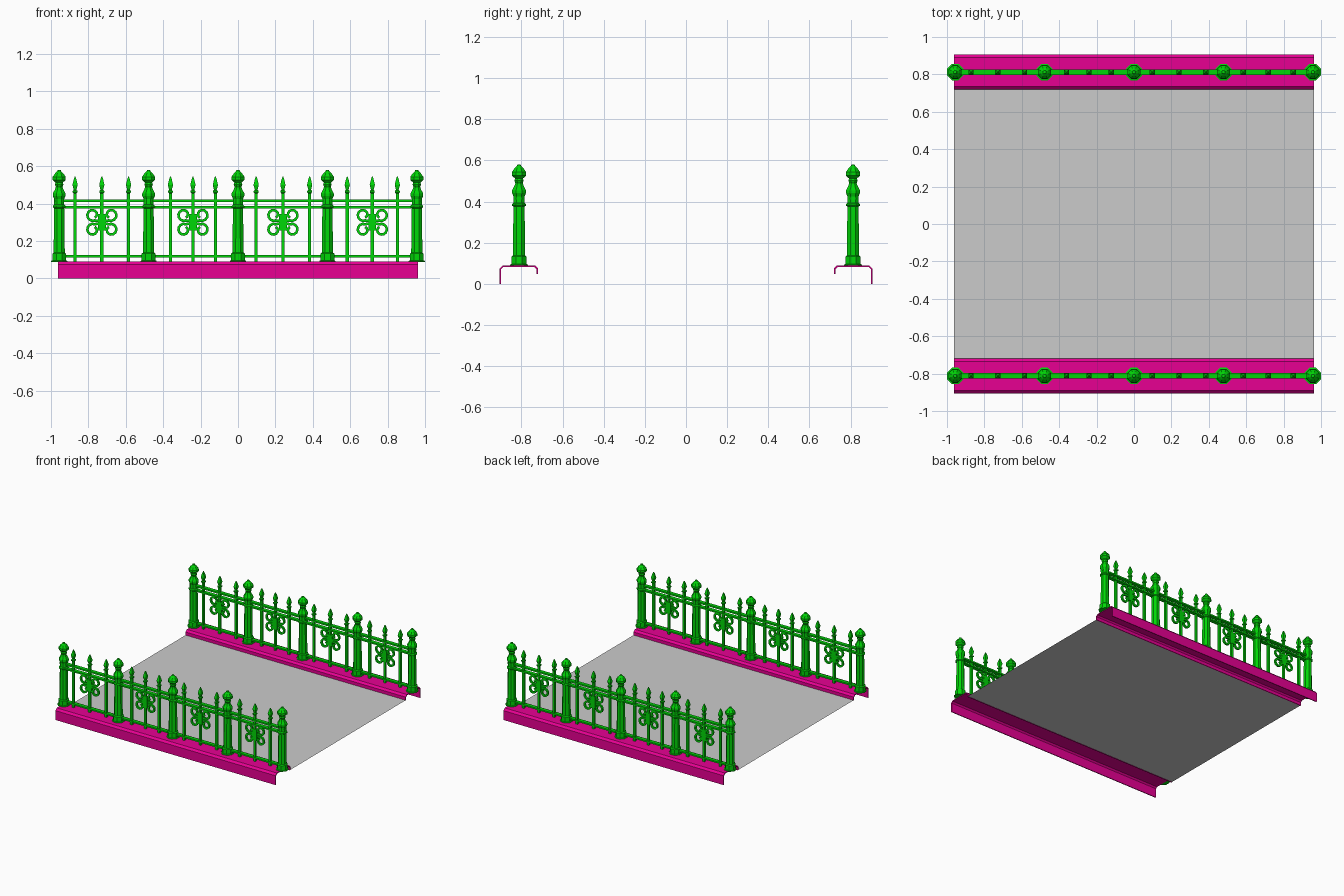
import bpy, bmesh, math

cube = bpy.data.objects.get("Cube")
if cube:
    bpy.data.objects.remove(cube, do_unlink=True)


def material(name, rgb):
    m = bpy.data.materials.new(name)
    m.use_nodes = True
    m.diffuse_color = (*rgb, 1)
    m.node_tree.nodes["Principled BSDF"].inputs["Base Color"].default_value = (*rgb, 1)
    return m


GREEN = material("green iron", (0.0, 0.68, 0.002))
MAGENTA = material("magenta curb", (0.8, 0.0, 0.29))
GREY = material("grey deck", (0.6, 0.6, 0.6))


def finish(bm, name, mat):
    bmesh.ops.recalc_face_normals(bm, faces=bm.faces)
    me = bpy.data.meshes.new(name)
    bm.to_mesh(me)
    bm.free()
    me.materials.append(mat)
    return me


def place(me, name, x=0, y=0):
    ob = bpy.data.objects.new(name, me)
    ob.location = (x, y, 0)
    bpy.context.collection.objects.link(ob)
    return ob


def lathe(name, profile, sides, mat):
    """Turn a (half width, height) profile into a solid with a flat front face."""
    bm = bmesh.new()
    rings = []
    grow = 1 / math.cos(math.pi / sides)
    for r, z in profile:
        ring = []
        for i in range(sides):
            a = (i + 0.5) * math.tau / sides
            ring.append(bm.verts.new((r * grow * math.cos(a), r * grow * math.sin(a), z)))
        rings.append(ring)
    for a, b in zip(rings, rings[1:]):
        for i in range(sides):
            j = (i + 1) % sides
            bm.faces.new((a[i], a[j], b[j], b[i]))
    bm.faces.new(rings[0])
    bm.faces.new(rings[-1])
    return finish(bm, name, mat)


def box(name, size, z, mat):
    bm = bmesh.new()
    bmesh.ops.create_cube(bm, size=1)
    bmesh.ops.scale(bm, vec=size, verts=bm.verts)
    bmesh.ops.translate(bm, vec=(0, 0, z), verts=bm.verts)
    return finish(bm, name, mat)


def scroll_mesh():
    """Four flat iron curls around the middle picket."""
    bm = bmesh.new()
    path = [(0.01, 0.006)]
    for k in range(13):
        t = k / 12
        a = math.radians(-110 + 345 * t)
        r = 0.031 - 0.014 * t * t
        path.append((0.048 + r * math.cos(a), 0.039 + r * math.sin(a)))
    half, depth = 0.007, 0.007
    for sx in (-1, 1):
        for sz in (-1, 1):
            rings = []
            for i, (x, z) in enumerate(path):
                before, after = path[max(i - 1, 0)], path[min(i + 1, len(path) - 1)]
                dx, dz = after[0] - before[0], after[1] - before[1]
                length = math.hypot(dx, dz)
                nx, nz = -dz / length * half, dx / length * half
                rings.append([bm.verts.new((sx * (x + s * nx), y, 0.3 + sz * (z + s * nz)))
                              for s, y in ((-1, -depth), (1, -depth), (1, depth), (-1, depth))])
            for a, b in zip(rings, rings[1:]):
                for i in range(4):
                    j = (i + 1) % 4
                    bm.faces.new((a[i], a[j], b[j], b[i]))
            bm.faces.new(rings[0])
            bm.faces.new(rings[-1])
    return finish(bm, "scrolls", GREEN)


# Shared fence meshes
post = lathe("post", [
    (0.0435, 0.088), (0.0435, 0.094), (0.037, 0.096), (0.037, 0.132), (0.03, 0.138),
    (0.027, 0.375), (0.034, 0.38), (0.034, 0.388), (0.027, 0.394), (0.027, 0.425),
    (0.034, 0.442), (0.034, 0.455), (0.023, 0.475), (0.018, 0.49), (0.023, 0.503),
    (0.019, 0.512), (0.035, 0.527), (0.035, 0.543), (0.021, 0.563), (0.011, 0.573),
    (0.008, 0.58)], 8, GREEN)
picket = lathe("picket", [
    (0.0085, 0.088), (0.0085, 0.455), (0.013, 0.46), (0.013, 0.468), (0.007, 0.473),
    (0.014, 0.5), (0.007, 0.53), (0.002, 0.545)], 4, GREEN)
boss = box("scroll_boss", (0.042, 0.02, 0.09), 0.3, GREEN)
scrolls = scroll_mesh()
rails = {"bottom_rail": box("bottom_rail", (1.96, 0.029, 0.012), 0.119, GREEN),
         "middle_rail": box("middle_rail", (1.97, 0.029, 0.012), 0.38, GREEN),
         "top_rail": box("top_rail", (1.97, 0.029, 0.012), 0.415, GREEN)}

# Curb shell: an outer skirt, chamfered top and shorter inner lip
OUTLINE = [(0.906, 0), (0.906, 0.074), (0.891, 0.09), (0.735, 0.09),
           (0.72, 0.075), (0.72, 0.048)]
INNER = [(0.727, 0.048), (0.727, 0.072), (0.738, 0.083), (0.888, 0.083),
         (0.899, 0.071), (0.899, 0)]


def curb(side):
    bm = bmesh.new()
    loops = [[bm.verts.new((x, side * y, z)) for y, z in OUTLINE + INNER]
             for x in (-0.963, 0.963)]
    n = len(loops[0])
    for i in range(n):
        j = (i + 1) % n
        bm.faces.new((loops[0][i], loops[0][j], loops[1][j], loops[1][i]))
    for lp in loops:
        for i in range(n // 2 - 1):
            bm.faces.new((lp[i], lp[i + 1], lp[n - 2 - i], lp[n - 1 - i]))
    return finish(bm, "curb", MAGENTA)


# Build both sides
MIDDLES = (-0.728, -0.241, 0.24, 0.718)
SPACING = (0.143, 0.12, 0.143, 0.134)
for label, side in (("front", -1), ("back", 1)):
    y = side * 0.812
    place(curb(side), label + "_curb")
    for name, me in rails.items():
        place(me, f"{label}_{name}", 0, y)
    for i in range(5):
        place(post, f"{label}_post_{i + 1}", (i - 2) * 0.478, y)
    for i, (mid, gap) in enumerate(zip(MIDDLES, SPACING)):
        for k in (-1, 0, 1):
            place(picket, f"{label}_picket_{i * 3 + k + 2}", mid + k * gap, y)
        place(scrolls, f"{label}_scrolls_{i + 1}", mid, y)
        place(boss, f"{label}_scroll_boss_{i + 1}", mid, y)

# Flat deck between the curbs, facing up
bm = bmesh.new()
bm.faces.new([bm.verts.new((x, y, 0.05)) for x, y in
              ((-0.963, -0.722), (0.963, -0.722), (0.963, 0.722), (-0.963, 0.722))])
deck = place(finish(bm, "deck", GREY), "deck")
for p in deck.data.polygons:
    if p.normal.z < 0:
        p.flip()
